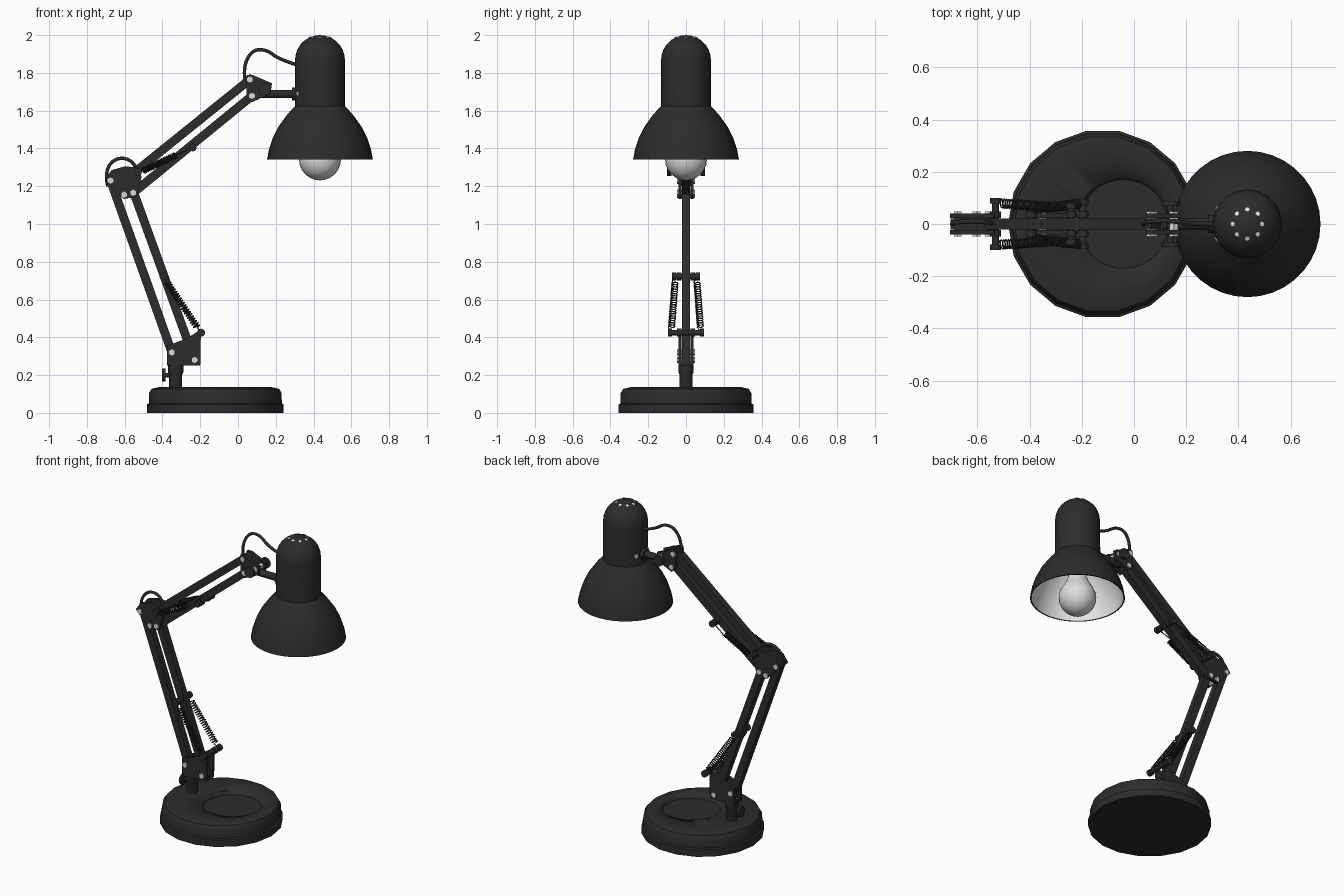
import bpy, bmesh
from math import pi, sin, cos, radians, sqrt
from mathutils import Vector, Matrix

cube = bpy.data.objects.get("Cube")
if cube:
    bpy.data.objects.remove(cube)


def material(name, r, g, b):
    m = bpy.data.materials.new(name)
    m.use_nodes = True
    m.diffuse_color = (r, g, b, 1)
    m.node_tree.nodes["Principled BSDF"].inputs["Base Color"].default_value = (r, g, b, 1)
    return m


BLACK = material("black paint", 0.025, 0.025, 0.025)
WHITE = material("white lining", 0.8, 0.8, 0.8)
GLASS = material("bulb glass", 0.72, 0.72, 0.72)
STEEL = material("bolt steel", 0.7, 0.7, 0.7)


def finish(name, bm, mats=(BLACK,), angle=40):
    bmesh.ops.recalc_face_normals(bm, faces=bm.faces)
    me = bpy.data.meshes.new(name)
    bm.to_mesh(me)
    bm.free()
    ob = bpy.data.objects.new(name, me)
    bpy.context.collection.objects.link(ob)
    for m in mats:
        me.materials.append(m)
    bpy.ops.object.select_all(action='DESELECT')
    ob.select_set(True)
    bpy.context.view_layer.objects.active = ob
    bpy.ops.object.shade_smooth_by_angle(angle=radians(angle))
    return ob


def lathe(name, profile, x, mats=(BLACK,), split=None, n=18):
    """Revolve (radius, z) points; segments from index split take the second material."""
    bm = bmesh.new()
    rings = []
    for r, z in profile:
        if r == 0:
            rings.append([bm.verts.new((x, 0, z))] * n)
        else:
            rings.append([bm.verts.new((x + r * cos(2 * pi * i / n), r * sin(2 * pi * i / n), z))
                          for i in range(n)])
    for k, (a, b) in enumerate(zip(rings, rings[1:])):
        for i in range(n):
            j = (i + 1) % n
            f = bm.faces.new(list(dict.fromkeys((a[i], a[j], b[j], b[i]))))
            f.material_index = int(split is not None and k >= split)
    return finish(name, bm, mats)


def rod(name, a, b, r, r2=None, n=12, mat=BLACK):
    a, b = Vector(a), Vector(b)
    bm = bmesh.new()
    m = Matrix.Translation((a + b) / 2) @ (b - a).to_track_quat('Z', 'Y').to_matrix().to_4x4()
    bmesh.ops.create_cone(bm, cap_ends=True, segments=n, radius1=r,
                          radius2=r if r2 is None else r2, depth=(b - a).length, matrix=m)
    return finish(name, bm, (mat,))


def plate(name, pts, y0, y1):
    """Extrude an (x, z) outline from y0 to y1."""
    bm = bmesh.new()
    f = bm.faces.new([bm.verts.new((x, y0, z)) for x, z in pts])
    ext = bmesh.ops.extrude_face_region(bm, geom=[f])
    bmesh.ops.translate(bm, vec=(0, y1 - y0, 0),
                        verts=[v for v in ext["geom"] if isinstance(v, bmesh.types.BMVert)])
    return finish(name, bm, angle=20)


def bar(name, a, b, w=0.046, t=0.022):
    a, b = Vector(a), Vector(b)
    d = (b - a).normalized() * 0.02
    s = Vector((-d.y, d.x)).normalized() * w / 2
    return plate(name, [a - d + s, a - d - s, b + d - s, b + d + s], -t, t)


def tube(name, pts, r, kind='POLY', res=2):
    cu = bpy.data.curves.new(name, 'CURVE')
    cu.dimensions = '3D'
    cu.bevel_depth = r
    cu.bevel_resolution = res
    cu.resolution_u = 6
    cu.use_fill_caps = True
    sp = cu.splines.new(kind)
    sp.points.add(len(pts) - 1)
    for p, co in zip(sp.points, pts):
        p.co = (*co, 1)
    if kind == 'NURBS':
        sp.order_u = 3
        sp.use_endpoint_u = True
    cu.materials.append(BLACK)
    ob = bpy.data.objects.new(name, cu)
    bpy.context.collection.objects.link(ob)


def spring(name, a, b, r=0.017, turns=20, lead=0.08, tail=0.1):
    a, b = Vector(a), Vector(b)
    d = b - a
    q = d.to_track_quat('Z', 'Y')
    pts = [a]
    for i in range(turns * 8 + 1):
        t = i / (turns * 8)
        ang = i * pi / 4
        pts.append(a + d * (lead + (1 - lead - tail) * t) + q @ Vector((r * cos(ang), r * sin(ang), 0)))
    tube(name, pts + [b], 0.0035, res=0)


# Weighted base with a shallow tray
base = lathe("base", [(0, 0), (0.362, 0), (0.362, 0.045), (0.352, 0.05), (0.351, 0.105),
                      (0.338, 0.127), (0.3, 0.136), (0, 0.137)], -0.12)
cutter = rod("tray_cutter", (-0.04, 0, 0.112), (-0.04, 0, 0.162), 0.17, 0.19, 32)
cutter.hide_render = True
mod = base.modifiers.new("tray", 'BOOLEAN')
mod.object = cutter
mod.operation = 'DIFFERENCE'
bpy.context.view_layer.objects.active = base
bpy.ops.object.modifier_apply(modifier="tray")
bpy.data.objects.remove(cutter)

# Swivel post and clamp screw
lathe("post", [(0, 0.12), (0.034, 0.12), (0.034, 0.2), (0.041, 0.215), (0.041, 0.255), (0, 0.255)], -0.33)
rod("clamp_screw", (-0.39, 0, 0.2), (-0.33, 0, 0.2), 0.012)
rod("clamp_knob", (-0.402, 0, 0.2), (-0.385, 0, 0.2), 0.034)

# Joint brackets: mirrored pairs of side plates
foot = [(-0.375, 0.25), (-0.2, 0.25), (-0.197, 0.4), (-0.18, 0.425), (-0.2, 0.44), (-0.27, 0.395), (-0.375, 0.355)]
elbow = [(-0.705, 1.235), (-0.67, 1.285), (-0.6, 1.305), (-0.535, 1.3), (-0.51, 1.25),
         (-0.535, 1.145), (-0.605, 1.132), (-0.64, 1.165)]
wrist = [(0.045, 1.79), (0.075, 1.79), (0.18, 1.745), (0.172, 1.69), (0.075, 1.645), (0.045, 1.675)]
for s, side in ((-1, "front"), (1, "back")):
    for label, outline in (("foot", foot), ("elbow", elbow), ("wrist", wrist)):
        plate(f"{label}_plate_{side}", outline, s * 0.023, s * 0.041)
plate("foot_block", [(-0.375, 0.25), (-0.2, 0.25), (-0.2, 0.275), (-0.375, 0.275)], -0.03, 0.03)
plate("elbow_block", [(-0.69, 1.24), (-0.6, 1.29), (-0.53, 1.28), (-0.58, 1.2)], -0.024, 0.024)

# Parallel arm bars
A, B, A2, B2 = (-0.35, 0.32), (-0.23, 0.28), (-0.675, 1.23), (-0.555, 1.175)
C, D, C2, D2 = (-0.57, 1.255), (-0.555, 1.165), (0.063, 1.765), (0.074, 1.678)
bar("lower_arm_left_bar", A, A2)
bar("lower_arm_right_bar", B, B2)
bar("upper_arm_top_bar", C, C2)
bar("upper_arm_bottom_bar", D, D2)

# Bolts through the brackets
for i, (x, z) in enumerate((A, B, A2, (-0.603, 1.155), D, C2, D2, (0.153, 1.724))):
    rod(f"bolt_{i}", (x, -0.047, z), (x, 0.047, z), 0.017, n=6, mat=STEEL)

# Spring pegs with end caps, and springs on both sides
pegs = {"foot": (-0.195, 0.425, 0.095), "lower_arm": (-0.395, 0.722, 0.073),
        "elbow": (-0.53, 1.275, 0.1), "upper_arm": (-0.24, 1.405, 0.08)}
for label, (x, z, w) in pegs.items():
    rod(f"{label}_peg", (x, -w, z), (x, w, z), 0.014)
    for s in (-1, 1):
        rod(f"{label}_peg_cap", (x, s * (w - 0.022), z), (x, s * w, z), 0.021)
        rod(f"{label}_peg_collar", (x, s * 0.024, z), (x, s * 0.048, z), 0.021)
for s, side in ((-1, "front"), (1, "back")):
    spring(f"lower_spring_{side}", (-0.2, s * 0.078, 0.43), (-0.395, s * 0.056, 0.72))
    spring(f"upper_spring_{side}", (-0.53, s * 0.08, 1.27), (-0.24, s * 0.062, 1.405), tail=0.3)

# Wrist crossbar and neck to the lamp head
rod("wrist_crossbar", (0.14, -0.085, 1.715), (0.14, 0.085, 1.715), 0.014)
for s in (-1, 1):
    rod("wrist_knob", (0.14, s * 0.068, 1.715), (0.14, s * 0.088, 1.715), 0.034)
rod("neck", (0.11, 0, 1.688), (0.32, 0, 1.688), 0.022)
rod("neck_collar", (0.285, 0, 1.688), (0.315, 0, 1.688), 0.035)

# Lamp head: domed housing, flared bell and white lining
HX, R, DOME = 0.434, 0.132, 1.868
dome = [(R * sin(t * pi / 14), DOME + R * cos(t * pi / 14)) for t in range(8)]
dome[0] = (0, DOME + R)
bell = [(R, 1.625), (0.175, 1.578), (0.22, 1.515), (0.25, 1.455), (0.27, 1.395), (0.28, 1.342)]
inner = [(r - 0.008, z) for r, z in reversed(bell)]
outer = dome + bell
lathe("lamp_shade", outer + inner + [(0.12, 1.86), (0, 1.9)], HX,
      (BLACK, WHITE), split=len(outer), n=36)

# Vent dots on the dome and mounting screws beside the neck
for i in range(8):
    a = i * pi / 4
    d = Vector((0.055 * cos(a), 0.055 * sin(a), sqrt(R * R - 0.055 ** 2)))
    p = Vector((HX, 0, DOME)) + d
    n = d.normalized()
    rod(f"vent_{i}", p - n * 0.004, p + n * 0.002, 0.009, n=8, mat=WHITE)
for s in (-1, 1):
    n = Vector((-cos(0.48), s * sin(0.48), 0))
    p = Vector((HX, 0, 1.69)) + n * R
    rod("mount_screw", p - n * 0.004, p + n * 0.004, 0.013, n=8, mat=STEEL)

# Bulb and socket
BZ, BR = 1.342, 0.111
globe = [(BR * sin(t * pi / 12), BZ - BR * cos(t * pi / 12)) for t in range(9)]
globe[0] = (0, BZ - BR)
lathe("bulb", globe + [(0.07, 1.44), (0.052, 1.49), (0.045, 1.56), (0, 1.56)], HX, (GLASS,), n=24)
rod("socket", (HX, 0, 1.55), (HX, 0, 1.75), 0.055, n=18)

# Power cable loops at the elbow and wrist
tube("elbow_cable", [(-0.69, 0, 1.2), (-0.705, 0, 1.27), (-0.66, 0.01, 1.345), (-0.58, 0.01, 1.35),
                     (-0.53, 0, 1.29), (-0.52, 0, 1.26)], 0.009, 'NURBS')
tube("wrist_cable", [(0.04, 0, 1.74), (0.025, 0, 1.82), (0.07, 0.012, 1.92), (0.15, 0.012, 1.925),
                     (0.22, 0, 1.87), (0.32, 0, 1.84)], 0.009, 'NURBS')
